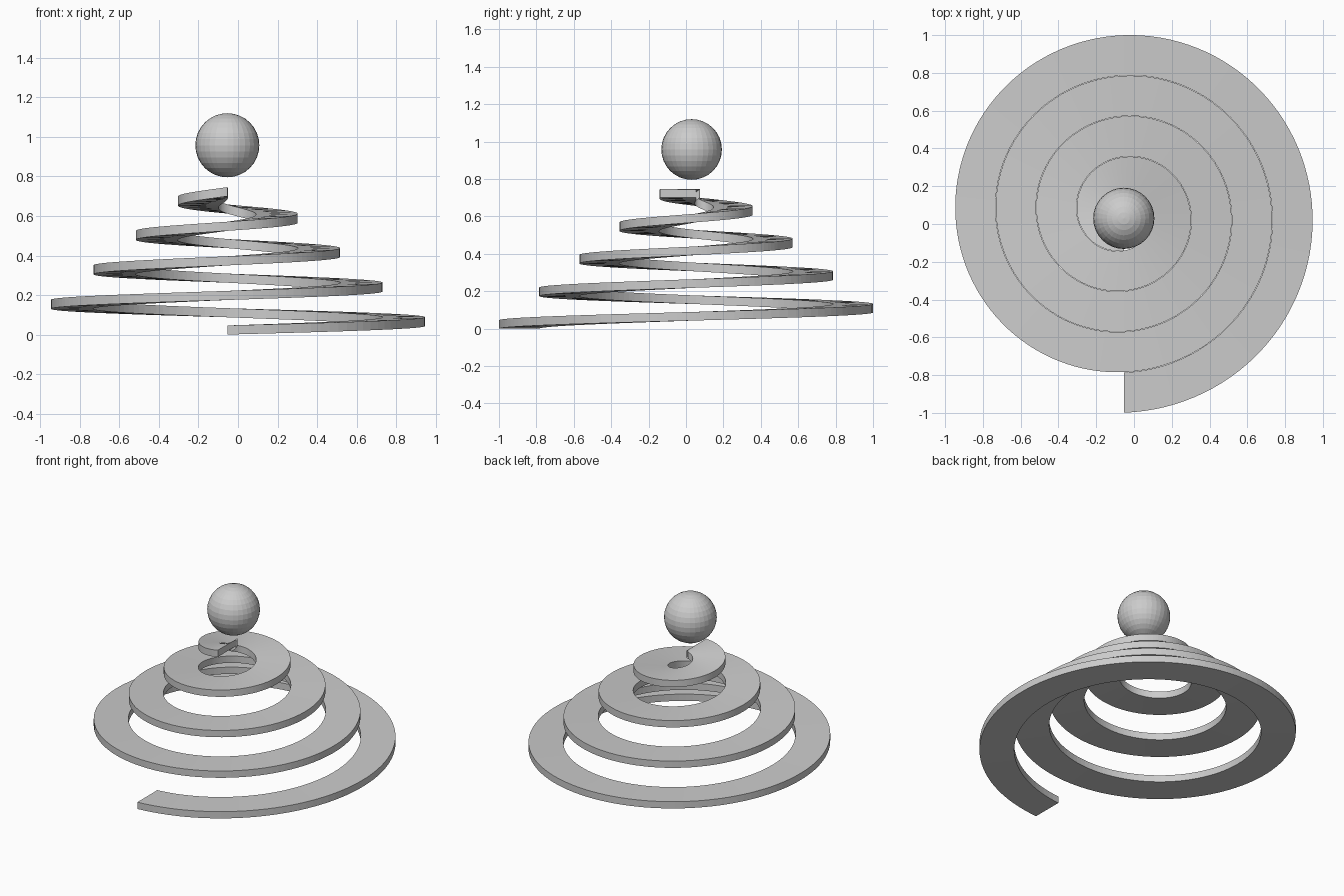
import bpy, bmesh
from math import cos, sin, pi

if "Cube" in bpy.data.objects:
    bpy.data.objects.remove(bpy.data.objects["Cube"])

CX, CY = -0.054, 0.054      # spiral axis
TURNS, SEGS = 4, 120        # turns and segments per turn
R0, PITCH = 1.053, 0.215    # outer start radius, shrink per turn
WIDTH, THICK = 0.213, 0.046 # band section
RISE = 0.70                 # total climb


def spiral_ribbon():
    bm = bmesh.new()
    rings = []
    for i in range(TURNS * SEGS + 1):
        t = i / SEGS
        a = -pi / 2 + 2 * pi * t
        r = R0 - PITCH * t
        z = RISE * t / TURNS
        section = [(r - WIDTH, z), (r, z), (r, z + THICK), (r - WIDTH, z + THICK)]
        rings.append([bm.verts.new((CX + q * cos(a), CY + q * sin(a), h)) for q, h in section])
    # sides of the band
    for a, b in zip(rings, rings[1:]):
        for k in range(4):
            n = (k + 1) % 4
            bm.faces.new((a[k], a[n], b[n], b[k]))
    # end caps
    bm.faces.new(rings[0][::-1])
    bm.faces.new(rings[-1])
    bmesh.ops.recalc_face_normals(bm, faces=bm.faces)
    mesh = bpy.data.meshes.new("spiral_ribbon")
    bm.to_mesh(mesh)
    bm.free()
    obj = bpy.data.objects.new("spiral_ribbon", mesh)
    bpy.context.collection.objects.link(obj)
    return obj


# conical spiral band
spiral_ribbon()

# ball floating over the tip
bpy.ops.mesh.primitive_uv_sphere_add(segments=32, ring_count=16, radius=0.162,
                                     location=(CX, 0.03, 0.958))
bpy.context.object.name = "top_ball"
